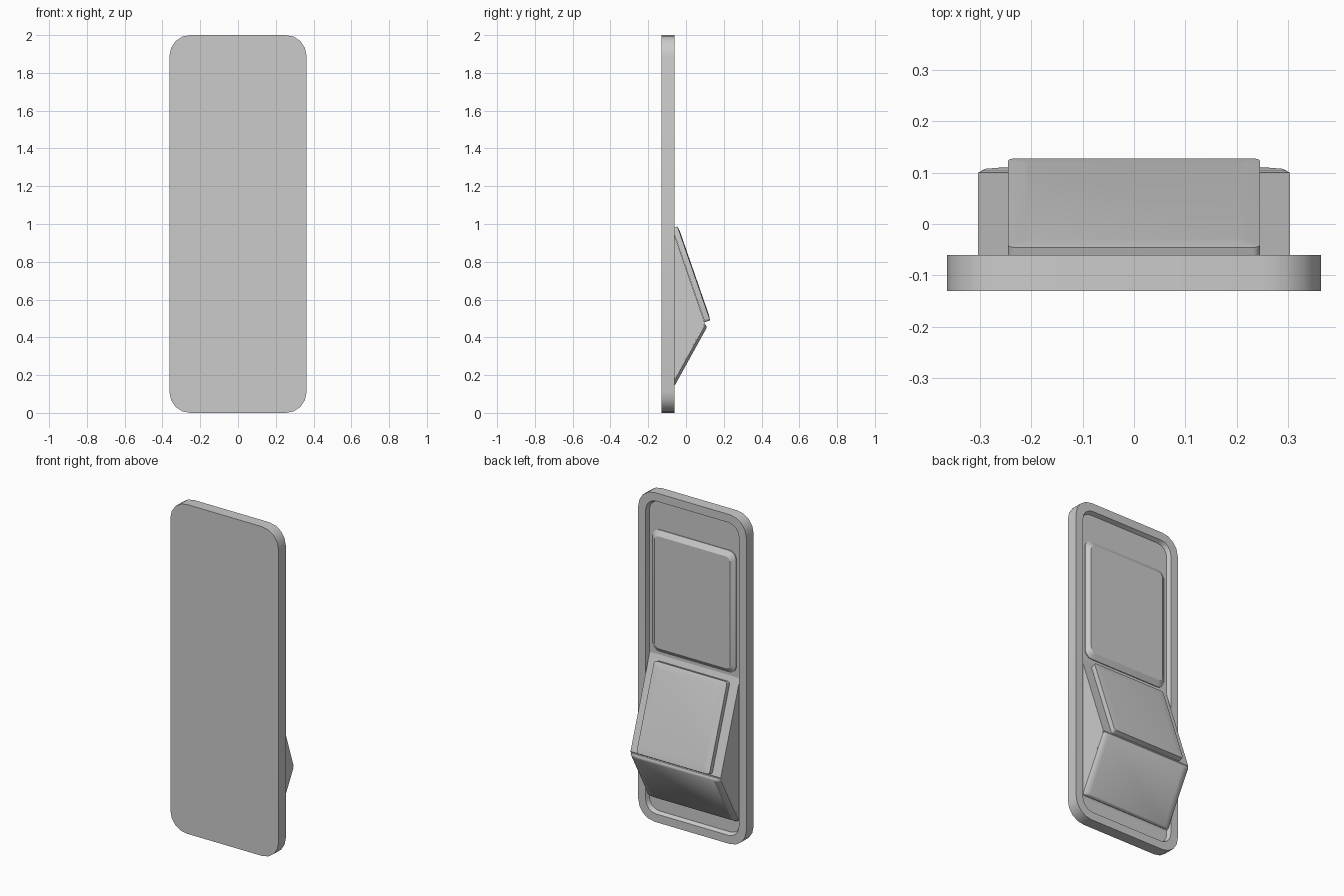
import bpy, bmesh, math
from mathutils import Vector

old = bpy.data.objects.get("Cube")
if old:
    bpy.data.objects.remove(old, do_unlink=True)

grey = bpy.data.materials.new("plain grey")
grey.use_nodes = True
GREY = (0.6, 0.6, 0.6, 1)
grey.diffuse_color = GREY
grey.node_tree.nodes["Principled BSDF"].inputs["Base Color"].default_value = GREY


def finish(name, bm):
    bmesh.ops.recalc_face_normals(bm, faces=bm.faces)
    mesh = bpy.data.meshes.new(name)
    bm.to_mesh(mesh)
    bm.free()
    mesh.materials.append(grey)
    obj = bpy.data.objects.new(name, mesh)
    bpy.context.collection.objects.link(obj)
    bpy.ops.object.select_all(action='DESELECT')
    obj.select_set(True)
    bpy.context.view_layer.objects.active = obj
    bpy.ops.object.shade_smooth_by_angle(angle=math.radians(30))
    return obj


def rounded_rect(half_w, half_h, radius, steps=4):
    """Outline of a rectangle with rounded corners."""
    points = []
    for i, (sx, sy) in enumerate([(1, 1), (-1, 1), (-1, -1), (1, -1)]):
        for k in range(steps + 1):
            a = math.pi / 2 * (i + k / steps)
            points.append((sx * (half_w - radius) + radius * math.cos(a),
                           sy * (half_h - radius) + radius * math.sin(a)))
    return points


def slab(name, bottom, top, rings):
    """Loft rounded rectangles (half width, end inset, radius, depth)
    over the line from bottom to top, both given as (y, z)."""
    lo, hi = Vector((0, *bottom)), Vector((0, *top))
    centre, half = (lo + hi) / 2, (hi - lo).length / 2
    up = (hi - lo).normalized()
    out = up.cross(Vector((1, 0, 0)))
    bm = bmesh.new()
    loops = []
    for w, inset, r, depth in rings:
        loops.append([bm.verts.new(centre + Vector((u, 0, 0)) + up * v + out * depth)
                      for u, v in rounded_rect(w, half - inset, r)])
    n = len(loops[0])
    for a, b in zip(loops, loops[1:]):
        for i in range(n):
            j = (i + 1) % n
            bm.faces.new((a[i], a[j], b[j], b[i]))
    bm.faces.new(loops[0])
    bm.faces.new(loops[-1])
    return finish(name, bm)


# Flat plate with a raised rim around a shallow recess at the back
slab("back_plate", (-0.13, 0), (-0.13, 2), [
    (0.363, 0, 0.11, 0), (0.363, 0, 0.11, 0.07),
    (0.313, 0.05, 0.07, 0.07), (0.305, 0.06, 0.065, 0.045)])

# Chamfered upper panel lying in the recess
slab("upper_panel", (-0.085, 1.03), (-0.085, 1.77), [
    (0.28, 0, 0.045, 0), (0.28, 0, 0.045, 0.005), (0.255, 0.03, 0.03, 0.025)])

# Wedge body
bm = bmesh.new()
profile = [(-0.085, 1.01), (0.10, 0.475), (-0.085, 0.14)]
face = bm.faces.new([bm.verts.new((-0.303, y, z)) for y, z in profile])
ext = bmesh.ops.extrude_face_region(bm, geom=[face])
bmesh.ops.translate(bm, vec=(0.606, 0, 0),
                    verts=[v for v in ext["geom"] if isinstance(v, bmesh.types.BMVert)])
finish("wedge_body", bm)

# Raised pad on the upper slope
slab("upper_pad", (0.10, 0.48), (-0.073, 0.978), [
    (0.245, 0, 0.015, 0), (0.245, 0, 0.015, 0.029), (0.212, 0.03, 0.01, 0.033)])

# Soft-edged cover on the lower slope
slab("lower_cover", (-0.08, 0.149), (0.098, 0.471), [
    (0.303, 0, 0.012, 0), (0.303, 0, 0.012, 0.006),
    (0.295, 0.005, 0.012, 0.014), (0.27, 0.012, 0.012, 0.02)])
